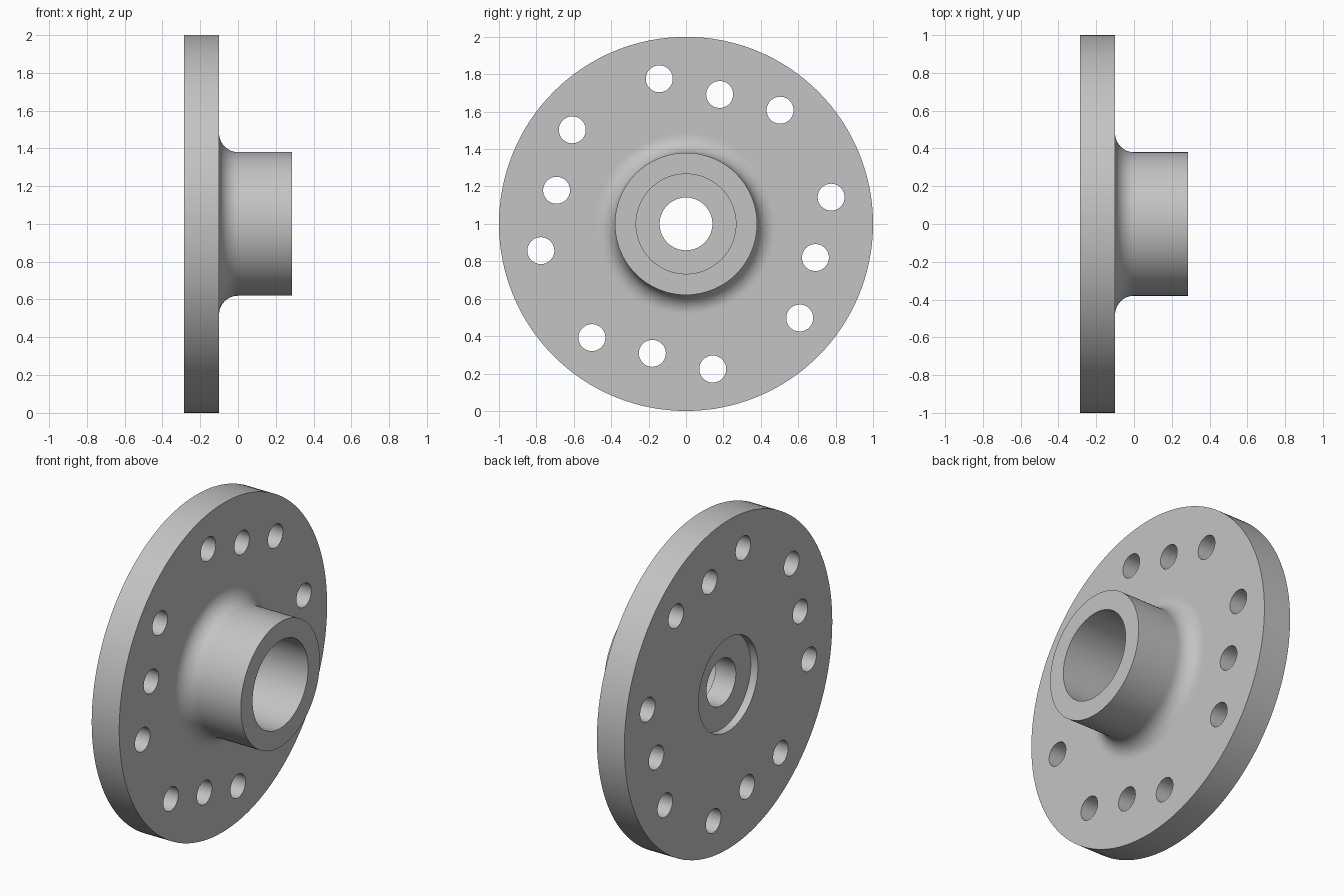
import bpy
import bmesh
from math import cos, sin, pi, radians
from mathutils import Matrix, Vector

if "Cube" in bpy.data.objects:
    bpy.data.objects.remove(bpy.data.objects["Cube"], do_unlink=True)

SEGMENTS = 128
CENTRE = Vector((0, 0, 1))
BACK, FACE, END = -0.285, -0.1, 0.285      # stations along the x axis
RIM, HUB, FILLET = 1.0, 0.38, 0.1
BORE, THROUGH, RECESS = 0.267, 0.141, 0.285

metal = bpy.data.materials.new("grey metal")
metal.use_nodes = True
grey = (0.55, 0.55, 0.55, 1)
metal.diffuse_color = grey
metal.node_tree.nodes["Principled BSDF"].inputs["Base Color"].default_value = grey


def add_object(name, bm):
    bmesh.ops.recalc_face_normals(bm, faces=bm.faces)
    mesh = bpy.data.meshes.new(name)
    bm.to_mesh(mesh)
    bm.free()
    obj = bpy.data.objects.new(name, mesh)
    bpy.context.collection.objects.link(obj)
    mesh.materials.append(metal)
    return obj


def lathe(name, profile):
    """Turn a closed (x, radius) profile about the x axis."""
    bm = bmesh.new()
    rings = []
    for i in range(SEGMENTS):
        a = 2 * pi * i / SEGMENTS
        rings.append([bm.verts.new(CENTRE + Vector((x, r * cos(a), r * sin(a))))
                      for x, r in profile])
    n = len(profile)
    for i, ring in enumerate(rings):
        following = rings[(i + 1) % SEGMENTS]
        for j in range(n):
            k = (j + 1) % n
            bm.faces.new((ring[j], ring[k], following[k], following[j]))
    return add_object(name, bm)


# Flange and hub: recess, rim, filleted neck, stepped bore
fillet = []
for i in range(13):
    a = radians(90) * i / 12
    fillet.append((FACE + FILLET * (1 - cos(a)), HUB + FILLET * (1 - sin(a))))
profile = [(BACK + 0.048, THROUGH), (BACK + 0.048, RECESS), (BACK, RECESS),
           (BACK, RIM), (FACE, RIM), (FACE, HUB + FILLET + 0.01)]
profile += fillet
profile += [(0.01, HUB), (END, HUB), (END, BORE), (FACE, BORE), (FACE, THROUGH)]
flange = lathe("flange_hub", profile)

# Bolt holes: a straight row of three, repeated at each quarter turn
bm = bmesh.new()
for quarter in range(4):
    turn = Matrix.Rotation(quarter * pi / 2, 4, 'X')
    for step in (-1, 0, 1):
        spot = Vector(((BACK + FACE) / 2, 0.18 + 0.323 * step, 0.692 - 0.084 * step))
        matrix = Matrix.Translation(CENTRE + turn @ spot) @ Matrix.Rotation(pi / 2, 4, 'Y')
        bmesh.ops.create_cone(bm, cap_ends=True, segments=48, radius1=0.072,
                              radius2=0.072, depth=0.4, matrix=matrix)
cutter = add_object("bolt_hole_cutter", bm)
cutter.hide_render = True

drill = flange.modifiers.new("bolt_holes", 'BOOLEAN')
drill.operation = 'DIFFERENCE'
drill.solver = 'EXACT'
drill.object = cutter

bpy.ops.object.select_all(action='DESELECT')
flange.select_set(True)
bpy.context.view_layer.objects.active = flange
bpy.ops.object.modifier_apply(modifier=drill.name)
bpy.data.objects.remove(cutter, do_unlink=True)
bpy.ops.object.shade_smooth_by_angle(angle=radians(30))
